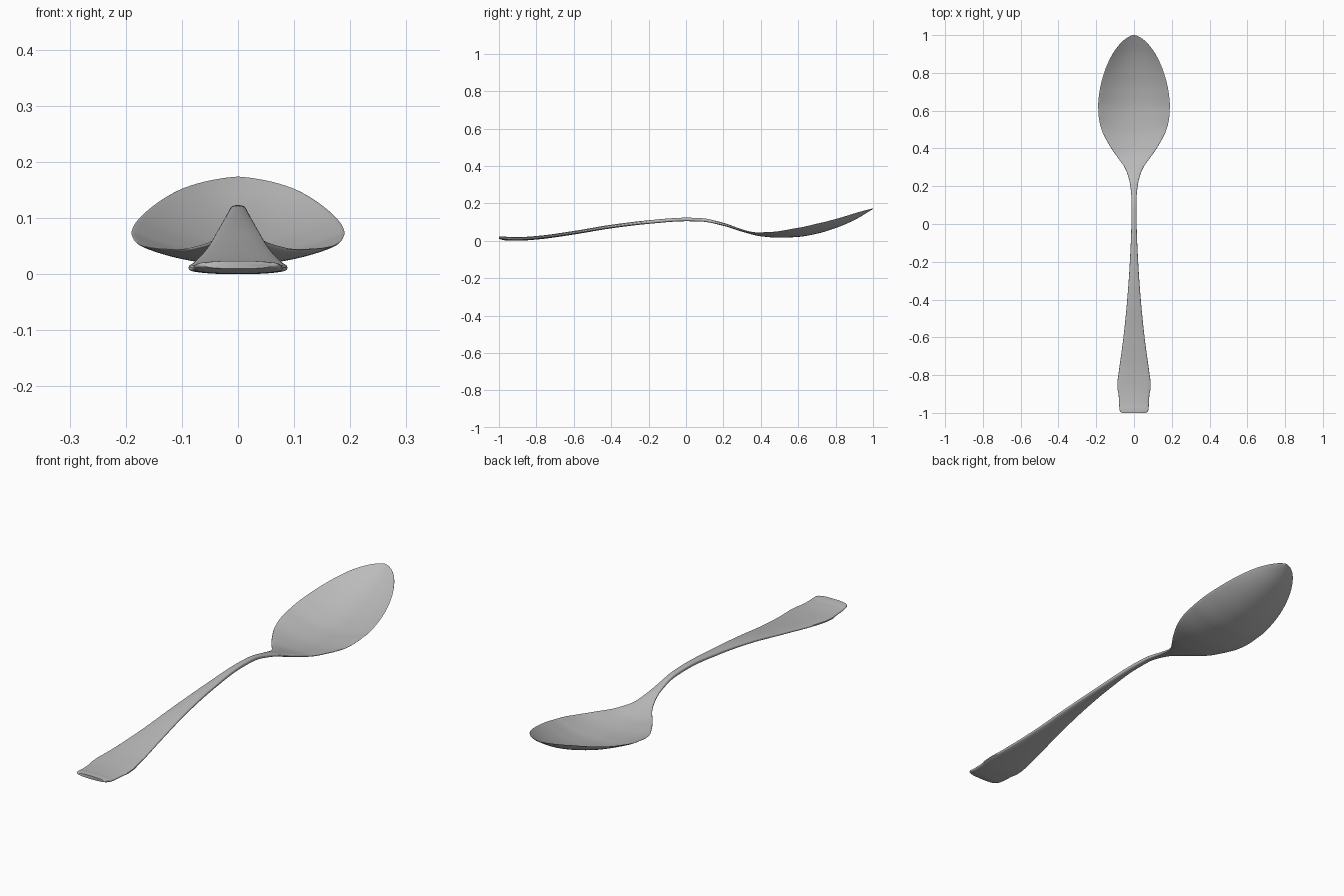
import bpy
import bmesh
import math

old = bpy.data.objects.get("Cube")
if old:
    bpy.data.objects.remove(old, do_unlink=True)

# Profiles along the length: (y, value)
HALF_WIDTH = [(-1, .06), (-.995, .071), (-.98, .077), (-.93, .08), (-.9, .082),
              (-.87, .088), (-.84, .088), (-.8, .083), (-.6, .056), (-.4, .036),
              (-.2, .022), (0, .014), (.12, .013), (.2, .019), (.25, .03), (.3, .05),
              (.35, .085), (.4, .12), (.5, .172), (.56, .186), (.62, .19)]
CENTRE = [(-1, .021), (-.95, .015), (-.9, .014), (-.8, .02), (-.6, .047), (-.4, .08),
          (-.2, .104), (0, .118), (.08, .116), (.2, .092), (.3, .059), (.4, .033),
          (.5, .025), (.6, .029), (.7, .046), (.8, .076), (.9, .118), (1, .176)]
RIM_LIFT = [(-1, 0), (.28, 0), (.35, .006), (.4, .015), (.5, .03), (.6, .044),
            (.7, .049), (.8, .044), (.9, .032), (1, .001)]
THICKNESS = [(-1, .014), (-.97, .02), (-.8, .019), (0, .019), (.2, .016),
             (.4, .01), (.9, .007), (1, .004)]


def sample(profile, y):
    """Smooth cubic interpolation that never overshoots."""
    n = len(profile)
    slopes = [(b[1] - a[1]) / (b[0] - a[0]) for a, b in zip(profile, profile[1:])]

    def tangent(i):
        if i == 0 or i == n - 1:
            return slopes[min(i, n - 2)]
        a, b = slopes[i - 1], slopes[i]
        return 2 * a * b / (a + b) if a * b > 0 else 0

    i = next((k for k in range(n - 1) if y <= profile[k + 1][0]), n - 2)
    (start, low), (end, high) = profile[i], profile[i + 1]
    h = end - start
    t = min(max((y - start) / h, 0), 1)
    return (low + (high - low) * t * t * (3 - 2 * t)
            + h * t * (1 - t) * ((1 - t) * tangent(i) - t * tangent(i + 1)))


def half_width(y):
    widest_y, widest = HALF_WIDTH[-1]
    if y <= widest_y:
        return sample(HALF_WIDTH, y)
    s = (y - widest_y) / (1 - widest_y)
    return widest * max(1 - s ** 1.8, .0005) ** .6


def section(y, sides):
    """Rounded flat cross-section, dished where the rim is lifted."""
    w, centre = half_width(y), sample(CENTRE, y)
    lift, thick = sample(RIM_LIFT, y), sample(THICKNESS, y)
    for k in range(sides):
        a = math.tau * k / sides
        c, s = math.cos(a), math.sin(a)
        z = centre + lift * c * c + math.copysign(abs(s) ** .65, s) * thick / 2
        yield w * c, y, z


# Spoon: one lofted skin, stations packed closer at both ends
STATIONS, SIDES = 160, 48
bm = bmesh.new()
rings = []
for i in range(STATIONS + 1):
    y = -math.cos(math.pi * i / STATIONS)
    rings.append([bm.verts.new(p) for p in section(y, SIDES)])
for a, b in zip(rings, rings[1:]):
    for k in range(SIDES):
        j = (k + 1) % SIDES
        bm.faces.new((a[k], a[j], b[j], b[k]))
bm.faces.new(rings[0])
bm.faces.new(rings[-1])
bmesh.ops.recalc_face_normals(bm, faces=bm.faces)

# Stand it on the ground
lowest = min(v.co.z for v in bm.verts)
bmesh.ops.translate(bm, verts=bm.verts, vec=(0, 0, -lowest))

mesh = bpy.data.meshes.new("spoon")
bm.to_mesh(mesh)
bm.free()
spoon = bpy.data.objects.new("spoon", mesh)
bpy.context.collection.objects.link(spoon)

# Plain grey metal
metal = bpy.data.materials.new("grey metal")
metal.use_nodes = True
grey = (.5, .5, .5, 1)
metal.diffuse_color = grey
metal.node_tree.nodes["Principled BSDF"].inputs["Base Color"].default_value = grey
mesh.materials.append(metal)

bpy.ops.object.select_all(action="DESELECT")
spoon.select_set(True)
bpy.context.view_layer.objects.active = spoon
bpy.ops.object.shade_smooth_by_angle(angle=math.radians(40))
